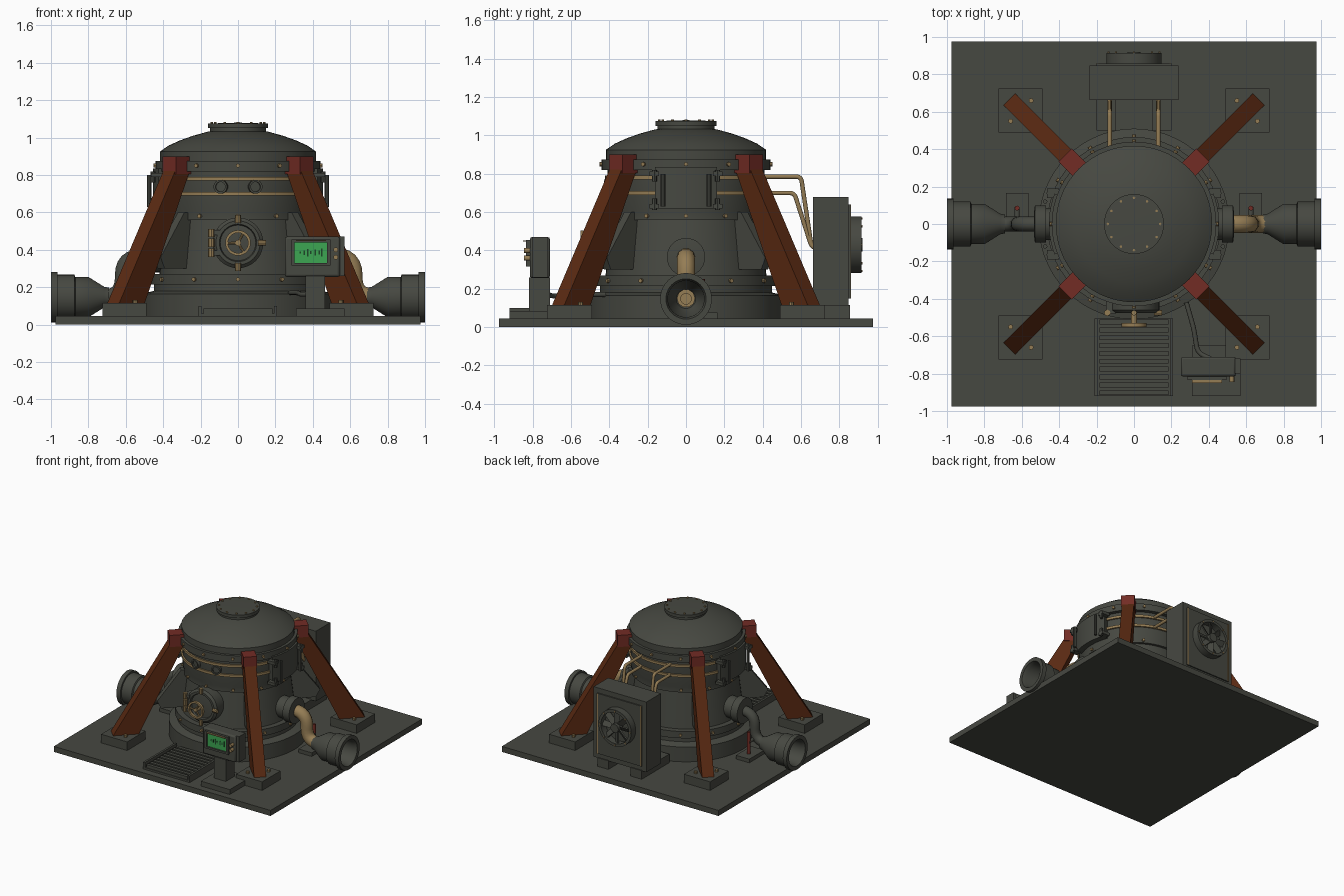
import bpy, bmesh
from math import pi, sin, cos, radians
from mathutils import Vector, Matrix

if "Cube" in bpy.data.objects:
    bpy.data.objects.remove(bpy.data.objects["Cube"])


def material(name, rgb):
    m = bpy.data.materials.new(name)
    m.use_nodes = True
    m.diffuse_color = (*rgb, 1)
    bsdf = m.node_tree.nodes["Principled BSDF"]
    bsdf.inputs["Base Color"].default_value = (*rgb, 1)
    bsdf.inputs["Roughness"].default_value = 0.7
    return m


IRON = material("dark iron", (0.062, 0.065, 0.053))
BRASS = material("brass", (0.30, 0.205, 0.09))
RUST = material("rust brown", (0.10, 0.022, 0.006))
RED = material("red paint", (0.17, 0.025, 0.018))
GREEN = material("screen green", (0.045, 0.38, 0.085))
INK = material("screen dark", (0.012, 0.06, 0.02))


def make(name, bm, mat):
    bmesh.ops.recalc_face_normals(bm, faces=bm.faces)
    me = bpy.data.meshes.new(name)
    bm.to_mesh(me)
    bm.free()
    me.materials.append(mat)
    me.shade_smooth()
    me.set_sharp_from_angle(angle=radians(32))
    ob = bpy.data.objects.new(name, me)
    bpy.context.collection.objects.link(ob)
    return ob


def boxes(name, mat, *spans):
    """Each span is (x0, x1, y0, y1, z0, z1)."""
    bm = bmesh.new()
    for x0, x1, y0, y1, z0, z1 in spans:
        mtx = Matrix.Translation(((x0 + x1) / 2, (y0 + y1) / 2, (z0 + z1) / 2))
        bmesh.ops.create_cube(bm, size=1, matrix=mtx @ Matrix.Diagonal((x1 - x0, y1 - y0, z1 - z0, 1)))
    return make(name, bm, mat)


def aim(pos, direction):
    return Matrix.Translation(pos) @ Vector(direction).to_track_quat('Z', 'Y').to_matrix().to_4x4()


def rods(name, mat, items, r, h, seg=8):
    """Short cylinders centred on (position, direction) pairs."""
    bm = bmesh.new()
    for pos, d in items:
        bmesh.ops.create_cone(bm, cap_ends=True, segments=seg, radius1=r, radius2=r, depth=h, matrix=aim(pos, d))
    return make(name, bm, mat)


def lathe(name, mat, profile, pos=(0, 0, 0), axis=(0, 0, 1), steps=56, closed=False):
    bm = bmesh.new()
    vs = [bm.verts.new((r, 0, z)) for r, z in profile]
    es = [bm.edges.new(p) for p in zip(vs, vs[1:])]
    if closed:
        es.append(bm.edges.new((vs[-1], vs[0])))
    bmesh.ops.spin(bm, geom=vs + es, cent=(0, 0, 0), axis=(0, 0, 1), angle=2 * pi, steps=steps)
    bmesh.ops.remove_doubles(bm, verts=bm.verts, dist=1e-5)
    bmesh.ops.transform(bm, matrix=aim(pos, axis), verts=bm.verts)
    return make(name, bm, mat)


def ring(name, mat, r0, r1, z0, z1, **kw):
    return lathe(name, mat, [(r0, z0), (r1, z0), (r1, z1), (r0, z1)], closed=True, **kw)


def tube(name, mat, points, r, bend=0.08):
    """Round pipe along a path with filleted corners."""
    pts = [Vector(p) for p in points]
    path = [pts[0]]
    for a, b, c in zip(pts, pts[1:], pts[2:]):
        p, q = b + (a - b).normalized() * bend, b + (c - b).normalized() * bend
        path += [p * (1 - t) ** 2 + b * 2 * t * (1 - t) + q * t * t for t in (i / 6 for i in range(7))]
    path.append(pts[-1])
    cu = bpy.data.curves.new(name, 'CURVE')
    cu.dimensions = '3D'
    cu.bevel_depth, cu.bevel_resolution, cu.use_fill_caps = r, 3, True
    sp = cu.splines.new('POLY')
    sp.points.add(len(path) - 1)
    for s, p in zip(sp.points, path):
        s.co = (*p, 1)
    ob = bpy.data.objects.new(name, cu)
    bpy.context.collection.objects.link(ob)
    cu.materials.append(mat)
    return ob


def around(r, z, n, start=0):
    dirs = [Vector((cos(start + 2 * pi * i / n), sin(start + 2 * pi * i / n), 0)) for i in range(n)]
    return [(d * r + Vector((0, 0, z)), d) for d in dirs]


# Deck, tank body and domed lid
boxes("deck", IRON, (-0.975, 0.975, -0.975, 0.975, 0, 0.045))
lathe("tank", IRON, [(0, 0.04), (0.51, 0.04), (0.51, 0.165), (0.45, 0.18), (0.45, 0.215), (0.465, 0.215),
                     (0.465, 0.27), (0.42, 0.27), (0.385, 0.56), (0.405, 0.56), (0.405, 0.6), (0.41, 0.62),
                     (0.41, 0.82), (0.44, 0.82), (0.44, 0.875), (0.4, 0.875), (0, 0.88)])
lathe("dome_lid", IRON, [(0, 0.87), (0.418, 0.87), (0.418, 0.925), (0.37, 0.958), (0.31, 0.985),
                         (0.24, 1.01), (0.16, 1.032), (0, 1.045)])
lathe("top_hatch", IRON, [(0, 1.02), (0.15, 1.02), (0.15, 1.05), (0.16, 1.05), (0.16, 1.075), (0, 1.08)])
rods("hatch_bolts", BRASS, [(p, (0, 0, 1)) for p, d in around(0.14, 1.077, 12)], 0.007, 0.012)
for z, r in ((0.85, 0.442), (0.58, 0.408), (0.242, 0.468)):
    rods("flange_bolts", BRASS, around(r, z, 12), 0.011, 0.02)
for z in (0.7, 0.78):
    ring("brass_band", BRASS, 0.4, 0.422, z - 0.01, z + 0.01)

# Four braced legs, built along +x and turned to each corner
for k in range(4):
    turn = Matrix.Rotation(pi / 4 + k * pi / 2, 4, 'Z')

    def plate(name, mat, outline, width):
        bm = bmesh.new()
        f = bm.faces.new([bm.verts.new((r, -width / 2, z)) for r, z in outline])
        ext = bmesh.ops.extrude_face_region(bm, geom=[f])["geom"]
        bmesh.ops.translate(bm, vec=(0, width, 0), verts=[v for v in ext if isinstance(v, bmesh.types.BMVert)])
        bmesh.ops.transform(bm, matrix=turn, verts=bm.verts)
        make(name, bm, mat)

    plate("leg", RUST, [(0.75, 0.115), (0.943, 0.115), (0.515, 0.83), (0.405, 0.83)], 0.09)
    plate("leg_cap", RED, [(0.4, 0.805), (0.52, 0.805), (0.52, 0.9), (0.4, 0.9)], 0.1)
    plate("leg_gusset", IRON, [(0.37, 0.6), (0.43, 0.6), (0.61, 0.36), (0.58, 0.3), (0.4, 0.3)], 0.05)
    sx, sy = ((1, 1), (-1, 1), (-1, -1), (1, -1))[k]
    xs, ys = sorted((sx * 0.49, sx * 0.725)), sorted((sy * 0.49, sy * 0.725))
    boxes("foot_block", IRON, (*xs, *ys, 0.04, 0.115))
    rods("foot_bolts", BRASS, [((sx * a, sy * b, 0.122), (0, 0, 1)) for a, b in ((0.66, 0.55), (0.55, 0.66))],
         0.013, 0.02)

# Curved side shields with corner brackets
for s in (-1, 1):
    bm = bmesh.new()
    steps = [radians(-21 + 42 * i / 12) for i in range(13)]
    cols = [[bm.verts.new((s * r * cos(a), r * sin(a), z)) for r, z in
             ((0.405, 0.62), (0.455, 0.62), (0.455, 0.835), (0.405, 0.835))] for a in steps]
    for a, b in zip(cols, cols[1:]):
        for i in range(4):
            bm.faces.new((a[i], b[i], b[i - 1], a[i - 1]))
    bm.faces.new(cols[0])
    bm.faces.new(cols[-1])
    make("side_shield", bm, IRON)
    xs = sorted((s * 0.4, s * 0.465))
    boxes("shield_brackets", IRON, *[(*xs, y - 0.025, y + 0.025, z - 0.012, z + 0.012)
                                     for y in (-0.165, 0.165) for z in (0.63, 0.8)])
    rods("shield_pins", IRON, [((s * 0.455, y, z), (0, 0, 1)) for y in (-0.165, 0.165)
                               for z in (0.64, 0.79)], 0.013, 0.06)
    rods("shield_handles", IRON, [((s * 0.475, y, 0.715), (0, 0, 1)) for y in (-0.12, 0.12)], 0.012, 0.17)

# Side outlets: port, elbow pipe, flared horn and valve
for s, mat, r in ((-1, IRON, 0.04), (1, BRASS, 0.048)):
    ax = (s, 0, 0)
    lathe("outlet_port", IRON, [(0, 0.38), (0.085, 0.38), (0.085, 0.47), (0.1, 0.47), (0.1, 0.53),
                                (0.06, 0.535), (0, 0.535)], pos=(0, 0, 0.365), axis=ax, steps=32)
    tube("outlet_pipe", mat, [(s * 0.4, 0, 0.365), (s * 0.62, 0, 0.365), (s * 0.62, 0, 0.15),
                              (s * 0.75, 0, 0.15)], r, 0.1)
    lathe("outlet_horn", IRON, [(0, 0.69), (0.05, 0.69), (0.055, 0.715), (0.108, 0.8), (0.108, 0.87),
                                (0.12, 0.875), (0.12, 0.965), (0.135, 0.965), (0.135, 1), (0.105, 1),
                                (0.095, 0.97), (0.09, 0.83), (0.05, 0.74), (0, 0.735)],
          pos=(0, 0, 0.147), axis=ax, steps=40)
    rods("horn_nozzle", BRASS, [((s * 0.75, 0, 0.147), ax)], 0.03, 0.05, 16)
    xs = sorted((s * 0.565, s * 0.685))
    boxes("valve_base", IRON, (*xs, -0.03, 0.165, 0.04, 0.075))
    rods("valve_post", RED, [((s * 0.625, 0.085, 0.16), (0, 0, 1))], 0.013, 0.18, 12)
    rods("valve_stem", IRON, [((s * 0.625, 0.05, 0.17), (0, 1, 0))], 0.014, 0.08, 12)

# Front round door with brass hand wheel, hinge and latches
F = (0, -1, 0)
C = Vector((0, 0, 0.437))
lathe("door", IRON, [(0, 0.36), (0.135, 0.36), (0.135, 0.46), (0.118, 0.475), (0.1, 0.475), (0.095, 0.46),
                     (0, 0.47)], pos=C, axis=F, steps=40)
ring("door_wheel", BRASS, 0.054, 0.068, 0.53, 0.55, pos=C, axis=F, steps=32)
rods("wheel_spokes", BRASS, [(C + Vector((sin(a), 0, cos(a))) * 0.03 + Vector((0, -0.538, 0)),
                              (sin(a), 0, cos(a))) for a in (0.5, 0.5 + 2 * pi / 3, 0.5 + 4 * pi / 3)], 0.007, 0.06)
rods("wheel_hub", BRASS, [(C + Vector((0, -0.505, 0)), F)], 0.016, 0.09, 12)
rods("door_latches", BRASS, [(C + Vector((x, -0.475, z)), (x, 0, z)) for x, z in
                             ((0, 0.128), (0, -0.128), (0.128, 0))], 0.015, 0.042)
rods("door_hinge", BRASS, [((-0.143, -0.475, z), (0, 0, 1)) for z in (0.385, 0.437, 0.49)], 0.017, 0.045)
boxes("hinge_arms", IRON, *[(-0.15, -0.1, -0.48, -0.4, z, z + 0.025) for z in (0.37, 0.48)])
for x in (-0.09, 0.09):
    d = Vector((x, -0.4, 0)).normalized()
    ring("sight_glass_rim", IRON, 0.026, 0.037, 0.39, 0.432, pos=(0, 0, 0.737), axis=d, steps=20)
    rods("sight_glass", IRON, [(d * 0.41 + Vector((0, 0, 0.737)), d)], 0.028, 0.02, 20)

# Slatted step in front of the door
boxes("step_frame", IRON, (-0.212, -0.195, -0.92, -0.505, 0.04, 0.1), (0.192, 0.209, -0.92, -0.505, 0.04, 0.1),
      (-0.2, 0.2, -0.92, -0.505, 0.04, 0.06))
boxes("step_slats", IRON, *[(-0.185, 0.185, y, y + 0.026, 0.06, 0.085)
                            for y in (-0.915 + i * 0.042 for i in range(10))])

# Control console
boxes("console_stand", IRON, (0.31, 0.57, -0.92, -0.65, 0.04, 0.085), (0.36, 0.465, -0.82, -0.71, 0.08, 0.26))
case = boxes("console_case", IRON, (0.25, 0.545, -0.815, -0.71, 0.255, 0.47))
bev = case.modifiers.new("rounded", 'BEVEL')
bev.width, bev.segments = 0.012, 2
boxes("screen_bezel", IRON, (0.285, 0.495, -0.835, -0.81, 0.315, 0.33), (0.285, 0.495, -0.835, -0.81, 0.44, 0.455),
      (0.285, 0.303, -0.835, -0.81, 0.33, 0.44), (0.477, 0.495, -0.835, -0.81, 0.33, 0.44))
boxes("screen", GREEN, (0.3, 0.48, -0.822, -0.814, 0.328, 0.442))
boxes("screen_marks", INK, *[(x, x + 0.008, -0.825, -0.821, 0.385 - h, 0.385 + h) for x, h in
                             ((0.33, 0.006), (0.35, 0.012), (0.37, 0.02), (0.385, 0.008), (0.41, 0.016),
                              (0.43, 0.01), (0.445, 0.022))])
rods("console_knobs", BRASS, [((0.523, -0.825, z), F) for z in (0.36, 0.4)], 0.013, 0.04, 12)
boxes("console_trim", BRASS, (0.31, 0.47, -0.85, -0.833, 0.446, 0.452))
boxes("console_side", IRON, (0.54, 0.57, -0.8, -0.72, 0.26, 0.47))
tube("console_cable", IRON, [(0.28, -0.42, 0.17), (0.32, -0.56, 0.17), (0.34, -0.69, 0.16), (0.41, -0.72, 0.17)],
     0.013, 0.04)

# Rear cooler cabinet with fan and brass feed pipes
boxes("cooler_cabinet", IRON, (-0.237, 0.237, 0.662, 0.848, 0.11, 0.68))
boxes("cooler_feet", IRON, (-0.2, -0.1, 0.5, 0.855, 0.04, 0.115), (0.1, 0.2, 0.5, 0.855, 0.04, 0.115))
boxes("cooler_back_panel", IRON, (-0.2, 0.2, 0.84, 0.858, 0.15, 0.64))
boxes("cooler_trim", BRASS, *[(x - 0.005, x + 0.005, 0.85, 0.862, 0.15, 0.64) for x in (-0.195, 0.195)])
B = Vector((0, 0, 0.43))
ring("fan_housing", IRON, 0.125, 0.148, 0.85, 0.915, pos=B, axis=(0, 1, 0), steps=40)
rods("fan_hub", IRON, [(B + Vector((0, 0.885, 0)), (0, 1, 0))], 0.035, 0.07, 20)
bm = bmesh.new()
for k in range(8):
    blade = Matrix.Translation(B + Vector((0, 0.885, 0))) @ Matrix.Rotation(k * pi / 4, 4, 'Y') @ \
        Matrix.Translation((0, 0, 0.08)) @ Matrix.Rotation(0.6, 4, 'Z') @ Matrix.Diagonal((0.045, 0.01, 0.1, 1))
    bmesh.ops.create_cube(bm, size=1, matrix=blade)
make("fan_blades", bm, IRON)
rods("fan_bolts", BRASS, [(B + Vector((sin(a) * 0.137, 0.916, cos(a) * 0.137)), (0, 1, 0))
                          for a in (k * pi / 4 for k in range(8))], 0.006, 0.01)
for x in (-0.13, 0.13):
    for z, y in ((0.785, 0.6), (0.7, 0.565)):
        tube("feed_pipe", BRASS, [(x, 0.38, z), (x, y, z), (x, 0.655, 0.42), (x, 0.68, 0.41)], 0.012, 0.025)
